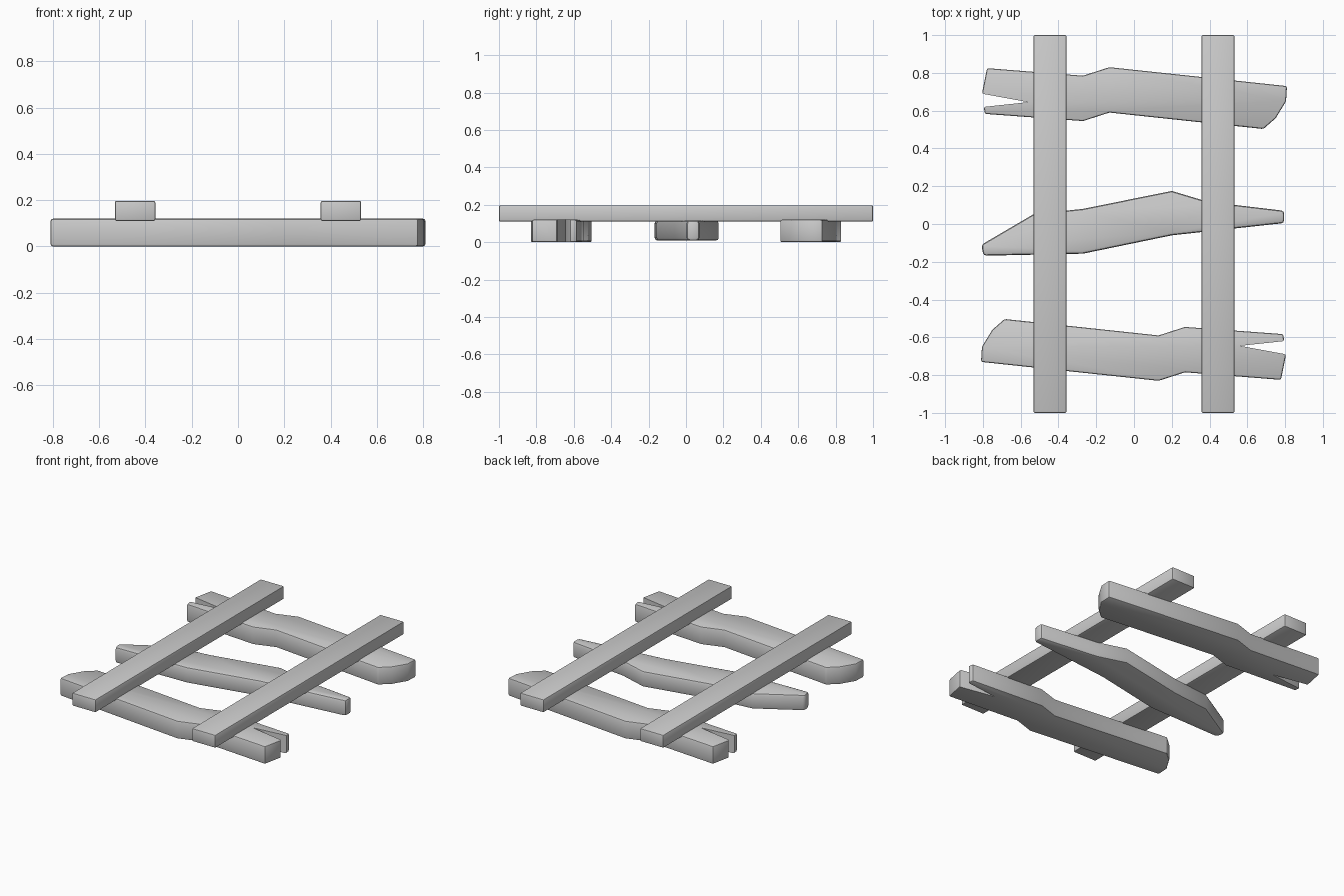
import bpy
import bmesh
import math
from mathutils import Matrix

if "Cube" in bpy.data.objects:
    bpy.data.objects.remove(bpy.data.objects["Cube"])

# One plain grey for the whole track
grey = bpy.data.materials.new("plain_grey")
grey.use_nodes = True
grey.diffuse_color = (0.6, 0.6, 0.6, 1)
grey.node_tree.nodes["Principled BSDF"].inputs["Base Color"].default_value = (0.6, 0.6, 0.6, 1)


def slab(name, outline, bottom, top, bevel, notch=None, turn=0):
    """Extrude a plan outline (clockwise from above) and round its edges.

    notch is the index of a split's tip, whose edges stay sharp."""
    bm = bmesh.new()
    base = [bm.verts.new((x, y, bottom)) for x, y in outline]
    face = bm.faces.new(base)
    extruded = bmesh.ops.extrude_face_region(bm, geom=[face])["geom"]
    lifted = [v for v in extruded if isinstance(v, bmesh.types.BMVert)]
    bmesh.ops.translate(bm, verts=lifted, vec=(0, 0, top - bottom))
    bmesh.ops.recalc_face_normals(bm, faces=bm.faces)

    def at_notch(edge):
        tip = outline[notch]
        return any(math.dist(v.co.xy, tip) < 0.001 for v in edge.verts)

    edges = [e for e in bm.edges if e.calc_face_angle(0) > math.radians(30)
             and not (notch is not None and at_notch(e))]
    bmesh.ops.bevel(bm, geom=edges, offset=bevel, segments=2, profile=0.5,
                    affect="EDGES", clamp_overlap=True)
    bm.transform(Matrix.Rotation(turn, 4, "Z"))
    mesh = bpy.data.meshes.new(name)
    bm.to_mesh(mesh)
    bm.free()
    mesh.materials.append(grey)
    obj = bpy.data.objects.new(name, mesh)
    bpy.context.collection.objects.link(obj)
    bpy.ops.object.select_all(action="DESELECT")
    obj.select_set(True)
    bpy.context.view_layer.objects.active = obj
    bpy.ops.object.shade_smooth_by_angle(angle=math.radians(35))
    return obj


# Two straight rails
for name, side in (("left_rail", 1), ("right_rail", -1)):
    inner, outer = 0.357 * side, 0.532 * side
    slab(name, [(inner, -1), (inner, 1), (outer, 1), (outer, -1)], 0.11, 0.197, 0.008)

# Split sleeper, used at the front and turned round at the back
split_plank = [(-0.81, -0.73), (-0.805, -0.65), (-0.75, -0.56), (-0.685, -0.503),
               (0.13, -0.59), (0.27, -0.545), (0.79, -0.583), (0.795, -0.62),
               (0.56, -0.645), (0.805, -0.69), (0.778, -0.825), (0.27, -0.785),
               (0.13, -0.83)]
slab("front_sleeper", split_plank, 0, 0.12, 0.01, notch=8)
slab("back_sleeper", split_plank, 0, 0.12, 0.01, notch=8, turn=math.pi)

# Crooked middle sleeper
crooked_plank = [(-0.797, -0.168), (-0.808, -0.11), (-0.53, 0.053), (-0.27, 0.08),
                 (0.2, 0.175), (0.39, 0.118), (0.795, 0.07), (0.795, 0.005),
                 (0.2, -0.06), (-0.27, -0.157)]
slab("middle_sleeper", crooked_plank, 0.008, 0.116, 0.016)
